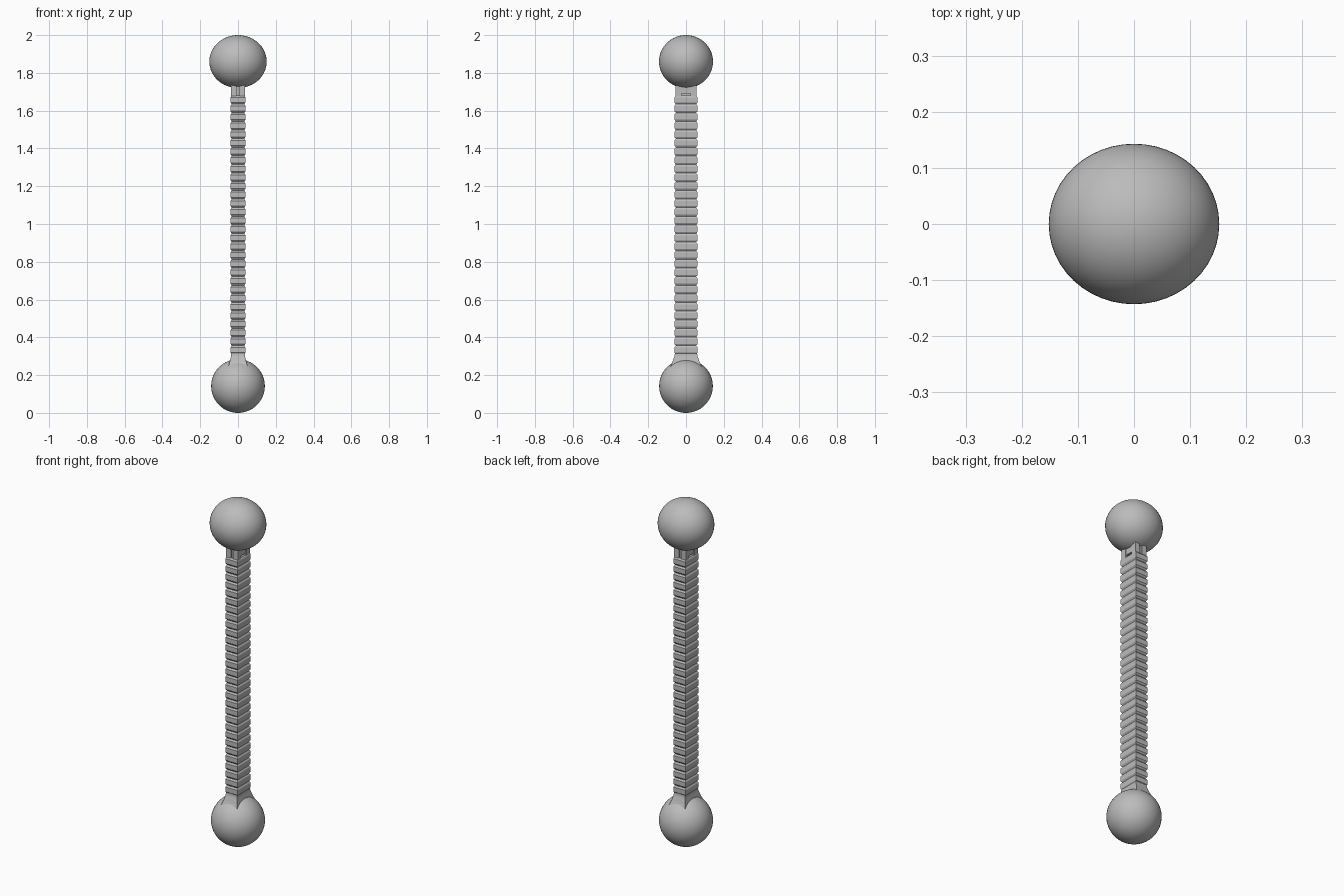
import bpy, bmesh, math

if "Cube" in bpy.data.objects:
    bpy.data.objects.remove(bpy.data.objects["Cube"])

grey = bpy.data.materials.new("mid grey")
grey.diffuse_color = (0.5, 0.5, 0.5, 1)
grey.use_nodes = True
grey.node_tree.nodes["Principled BSDF"].inputs["Base Color"].default_value = grey.diffuse_color


def finish(name, bm, smooth=False):
    bmesh.ops.recalc_face_normals(bm, faces=bm.faces)
    me = bpy.data.meshes.new(name)
    bm.to_mesh(me)
    bm.free()
    me.materials.append(grey)
    for p in me.polygons:
        p.use_smooth = smooth
    ob = bpy.data.objects.new(name, me)
    bpy.context.collection.objects.link(ob)
    return ob


def ball(name, z, rx, ry, rz):
    bm = bmesh.new()
    bmesh.ops.create_uvsphere(bm, u_segments=48, v_segments=32, radius=1)
    bmesh.ops.scale(bm, vec=(rx, ry, rz), verts=bm.verts)
    bmesh.ops.translate(bm, vec=(0, 0, z), verts=bm.verts)
    finish(name, bm, True)


def loft(name, rows):
    """Stack of rectangles (half x, half y, z)."""
    bm = bmesh.new()
    rings = [[bm.verts.new((sx * x, sy * y, z))
              for sx, sy in ((-1, -1), (1, -1), (1, 1), (-1, 1))] for x, y, z in rows]
    for a, b in zip(rings, rings[1:]):
        for i in range(4):
            j = (i + 1) % 4
            bm.faces.new((a[i], a[j], b[j], b[i]))
    bm.faces.new(rings[0][::-1])
    bm.faces.new(rings[-1])
    finish(name, bm)


def box(name, x0, x1, y0, y1, z0, z1):
    bm = bmesh.new()
    bmesh.ops.create_cube(bm, size=1)
    bmesh.ops.scale(bm, vec=(x1 - x0, y1 - y0, z1 - z0), verts=bm.verts)
    bmesh.ops.translate(bm, vec=((x0 + x1) / 2, (y0 + y1) / 2, (z0 + z1) / 2), verts=bm.verts)
    finish(name, bm)


# End balls: the upper one is slightly wider in x
ball("lower_ball", 0.142, 0.142, 0.142, 0.142)
ball("upper_ball", 1.86, 0.152, 0.143, 0.14)

# Ribbed rectangular shaft
rows, n, z0, z1 = [], 30, 0.31, 1.68
h = (z1 - z0) / n
for i in range(n):
    z = z0 + i * h
    rows += [(0.033, 0.054, z), (0.039, 0.061, z + 0.2 * h),
             (0.039, 0.061, z + 0.8 * h)]
rows.append((0.033, 0.054, z1))
loft("shaft", rows)

# Flared foot blending into the lower ball
loft("flared_foot", [(0.054, 0.088, 0.235), (0.044, 0.072, 0.27), (0.037, 0.061, 0.30), (0.035, 0.057, 0.325)])

# Slotted neck under the upper ball
for sx in (-1, 1):
    for sy in (-1, 1):
        xs = sorted((sx * 0.008, sx * 0.037))
        ys = sorted((sy * 0.024, sy * 0.055))
        box("neck_post", *xs, *ys, 1.67, 1.75)
    box("neck_bridge", *sorted((sx * 0.008, sx * 0.034)), -0.03, 0.03, 1.69, 1.75)
box("neck_core", -0.012, 0.012, -0.045, 0.045, 1.67, 1.75)
